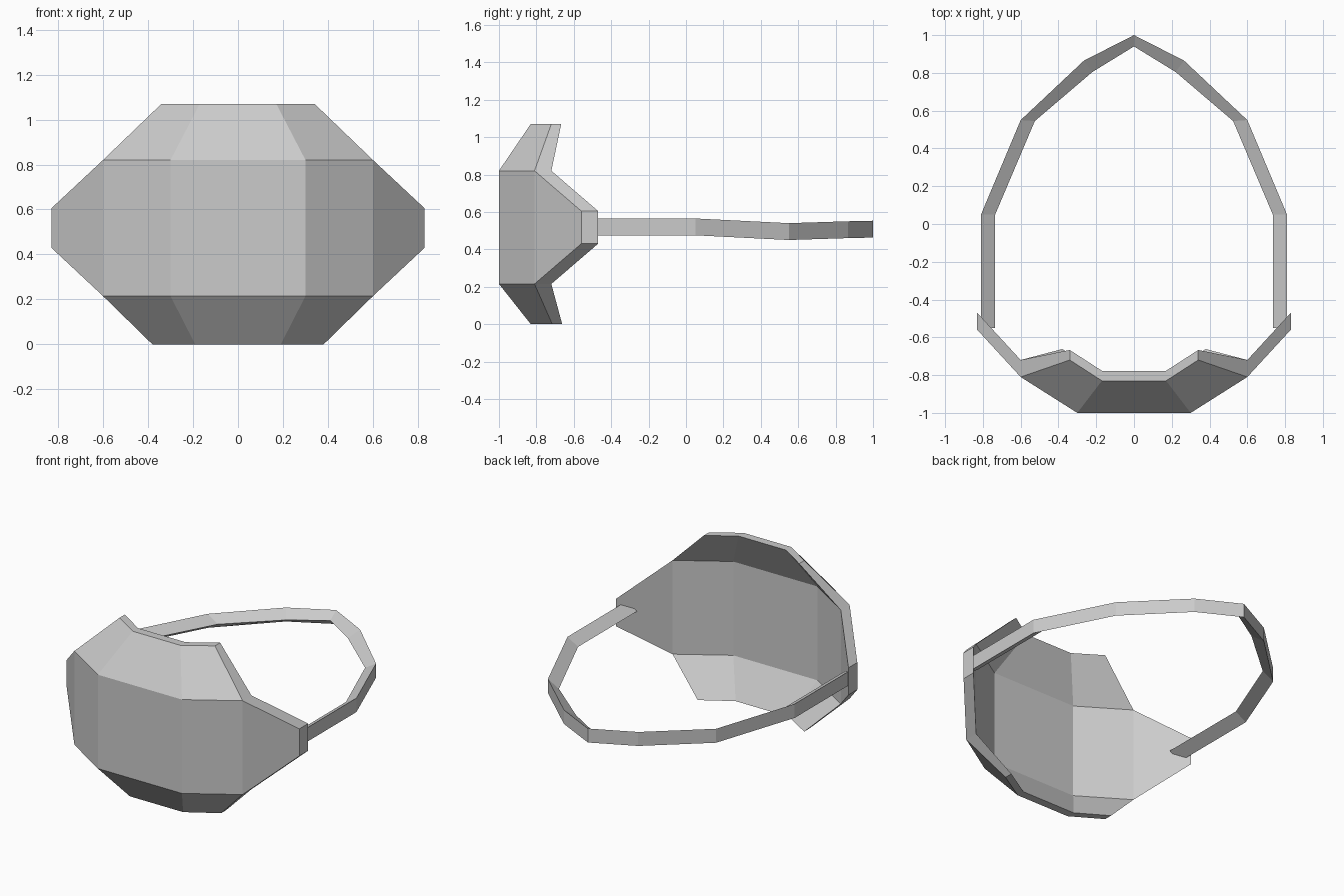
import bpy
import bmesh

cube = bpy.data.objects.get("Cube")
if cube:
    bpy.data.objects.remove(cube, do_unlink=True)

grey = bpy.data.materials.new("light grey")
grey.use_nodes = True
colour = (0.6, 0.6, 0.6, 1)
grey.diffuse_color = colour
grey.node_tree.nodes["Principled BSDF"].inputs["Base Color"].default_value = colour


def finish(name, bm):
    bmesh.ops.recalc_face_normals(bm, faces=bm.faces)
    mesh = bpy.data.meshes.new(name)
    bm.to_mesh(mesh)
    bm.free()
    mesh.materials.append(grey)
    obj = bpy.data.objects.new(name, mesh)
    bpy.context.collection.objects.link(obj)
    return obj


def mirrored(half):
    """Points given from the middle outwards, continued across x = 0."""
    return [(-p[0], *p[1:]) for p in reversed(half)] + half


# Mask shell: rows of points, each with its depth towards the face
THICK, RIM = 0.09, 0.053
rows = [
    (mirrored([(0.19, -0.83, 0), (0.38, -0.715, 0)]), RIM),
    (mirrored([(0.3, -1, 0.215), (0.6, -0.81, 0.215), (0.83, -0.56, 0.43)]), THICK),
    (mirrored([(0.3, -1, 0.82), (0.6, -0.81, 0.82), (0.83, -0.56, 0.605)]), THICK),
    (mirrored([(0.17, -0.83, 1.07), (0.34, -0.72, 1.07)]), RIM),
]
bm = bmesh.new()
outer = [[bm.verts.new(p) for p in pts] for pts, depth in rows]
inner_of = {}
for verts, (pts, depth) in zip(outer, rows):
    for v, (x, y, z) in zip(verts, pts):
        inner_of[v] = bm.verts.new((x, y + depth, z))
bottom, low, high, top = outer
for a, b in ((bottom, low[1:-1]), (low, high), (high[1:-1], top)):
    for i in range(len(a) - 1):
        bm.faces.new((a[i], a[i + 1], b[i + 1], b[i]))
rim = [e for e in bm.edges if e.is_boundary]
for f in list(bm.faces):
    bm.faces.new([inner_of[v] for v in reversed(f.verts)])
for e in rim:
    a, b = e.verts
    bm.faces.new((a, b, inner_of[b], inner_of[a]))
finish("mask_shell", bm)

# Head strap: three-sided band, flat outside with a ridge on the inside
# Each station: outer x, outer y, ridge x, ridge y, centre height
half = [
    (0.81, -0.55, 0.735, -0.55, 0.52),
    (0.81, 0.05, 0.735, 0.05, 0.52),
    (0.6, 0.55, 0.525, 0.545, 0.495),
    (0.265, 0.865, 0.22, 0.805, 0.505),
]
left_to_right = half + [(0, 1, 0, 0.94, 0.508)]
left_to_right += [(-ox, oy, -rx, ry, z) for ox, oy, rx, ry, z in reversed(half)]
H = 0.045
bm = bmesh.new()
sections = [
    [bm.verts.new(p) for p in ((ox, oy, z - H), (ox, oy, z + H), (rx, ry, z))]
    for ox, oy, rx, ry, z in left_to_right
]
for a, b in zip(sections, sections[1:]):
    for i in range(3):
        j = (i + 1) % 3
        bm.faces.new((a[i], a[j], b[j], b[i]))
bm.faces.new(sections[0])
bm.faces.new(sections[-1])
finish("head_strap", bm)
